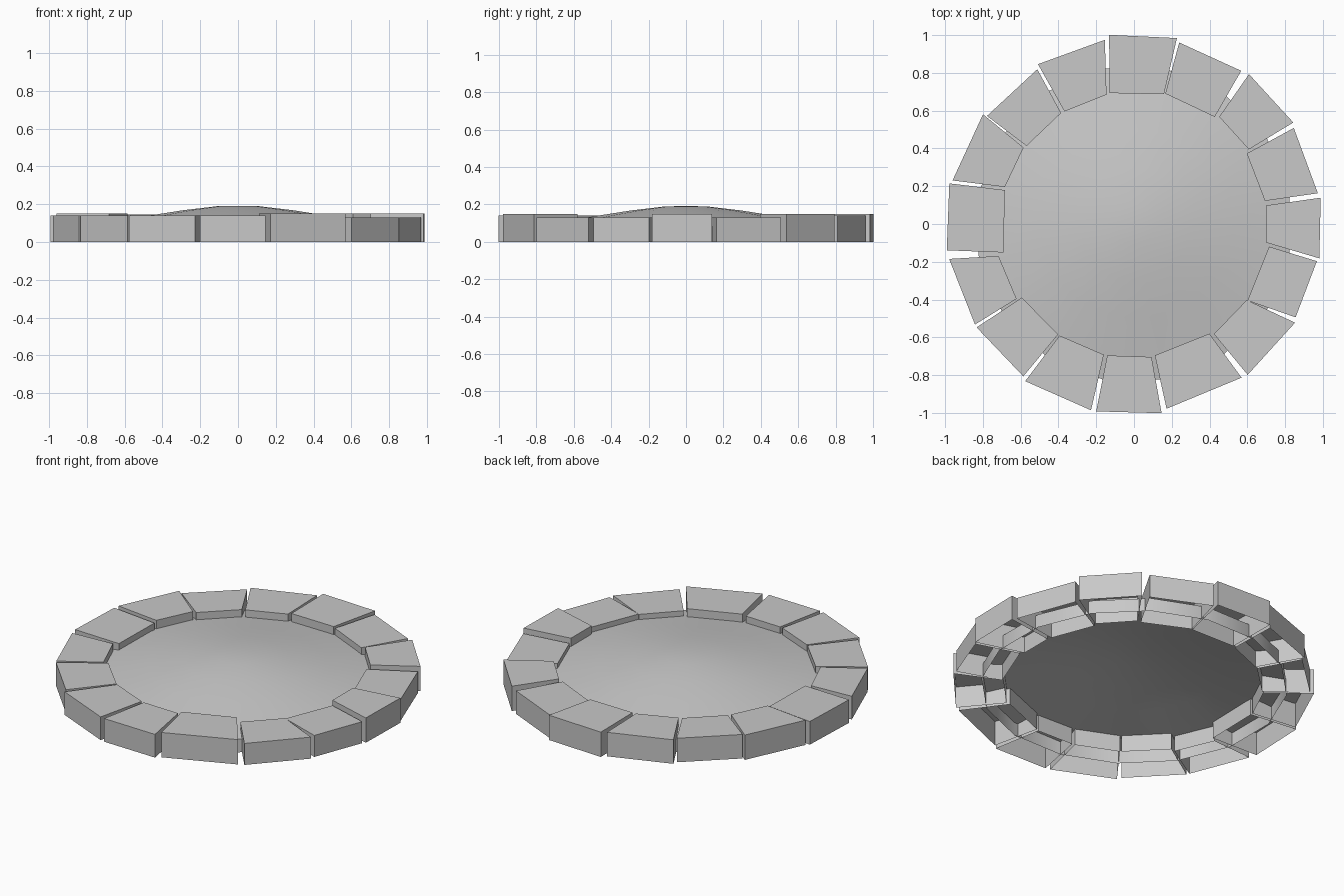
import bpy
import bmesh
from math import cos, sin, pi, radians

default_cube = bpy.data.objects.get("Cube")
if default_cube:
    bpy.data.objects.remove(default_cube, do_unlink=True)

stone_grey = bpy.data.materials.new("stone_grey")
stone_grey.use_nodes = True
colour = (0.58, 0.58, 0.58, 1)
stone_grey.diffuse_color = colour
stone_grey.node_tree.nodes["Principled BSDF"].inputs["Base Color"].default_value = colour


def polar(bm, radius, angle, height):
    """Add a vertex given by radius, angle and height."""
    return bm.verts.new((radius * cos(angle), radius * sin(angle), height))


def finish(bm, name):
    """Turn the bmesh into a named object with the stone material."""
    mesh = bpy.data.meshes.new(name)
    bm.to_mesh(mesh)
    bm.free()
    mesh.materials.append(stone_grey)
    obj = bpy.data.objects.new(name, mesh)
    bpy.context.collection.objects.link(obj)
    return obj


def make_stone(name, outer_start, outer_end, inner_start, inner_end,
               outer_radius, inner_radius, height):
    """A wedge-shaped block, open underneath."""
    corners = ((inner_radius, inner_start), (inner_radius, inner_end),
               (outer_radius, outer_end), (outer_radius, outer_start))
    bm = bmesh.new()
    bottom, top = [[polar(bm, radius, radians(angle), z) for radius, angle in corners]
                   for z in (0, height)]
    bm.faces.new(top)
    for i in range(len(corners)):
        j = (i + 1) % len(corners)
        bm.faces.new((bottom[i], bottom[j], top[j], top[i]))
    return finish(bm, name)


def make_dome(name, profile, peak, sides):
    """A shallow cap with a straight rim wall, open underneath."""
    bm = bmesh.new()
    rings = [[polar(bm, radius, 2 * pi * (k + 0.5) / sides, z) for k in range(sides)]
             for radius, z in profile]
    centre = bm.verts.new((0, 0, peak))
    for k in range(sides):
        n = (k + 1) % sides
        bm.faces.new((centre, rings[0][k], rings[0][n]))
        for upper, lower in zip(rings, rings[1:]):
            bm.faces.new((upper[k], lower[k], lower[n], upper[n]))
    return finish(bm, name)


# Uneven ring of stones, clockwise from the back:
# outer angles, inner angles, outer radius, inner radius, height
stones = (
    (97.5, 77, 100.5, 77, 1.01, .705, .15),
    (76, 55, 76.5, 53, .99, .71, .14),
    (52.5, 32.5, 51.5, 33, 1, .725, .15),
    (31, 9.5, 32, 10, .987, .704, .13),
    (8, -10.5, 8, -8, .998, .707, .15),
    (-11.5, -30, -9.5, -34, .988, .725, .13),
    (-31.5, -53, -34, -54, 1, .72, .13),
    (-55, -80, -55.5, -81, .993, .704, .15),
    (-81.7, -101.4, -82.5, -101.5, 1.012, .71, .14),
    (-103, -124.7, -103, -123.7, 1.012, .71, .14),
    (-126, -146.7, -124.5, -146.7, .997, .71, .14),
    (-147.7, -169.3, -147.5, -166.7, .996, .737, .14),
    (-172, -192.4, -167.7, -194.7, 1.001, .707, .14),
    (-193.5, -216, -196, -214.7, .988, .711, .15),
    (-216.3, -238, -216, -236.7, .966, .703, .145),
    (-239, -261, -238.3, -258, .987, .7, .145),
)
for index, stone in enumerate(stones, start=1):
    make_stone(f"rim_stone_{index}", *stone)

# Domed centre running under the stones, with its rim wall
dome = make_dome("domed_centre",
                 ((.11, .19), (.3, .168), (.5, .137), (.7, .102), (.84, .08), (.84, 0)),
                 peak=.191, sides=16)
bpy.ops.object.select_all(action="DESELECT")
dome.select_set(True)
bpy.context.view_layer.objects.active = dome
bpy.ops.object.shade_smooth_by_angle(angle=radians(30))
